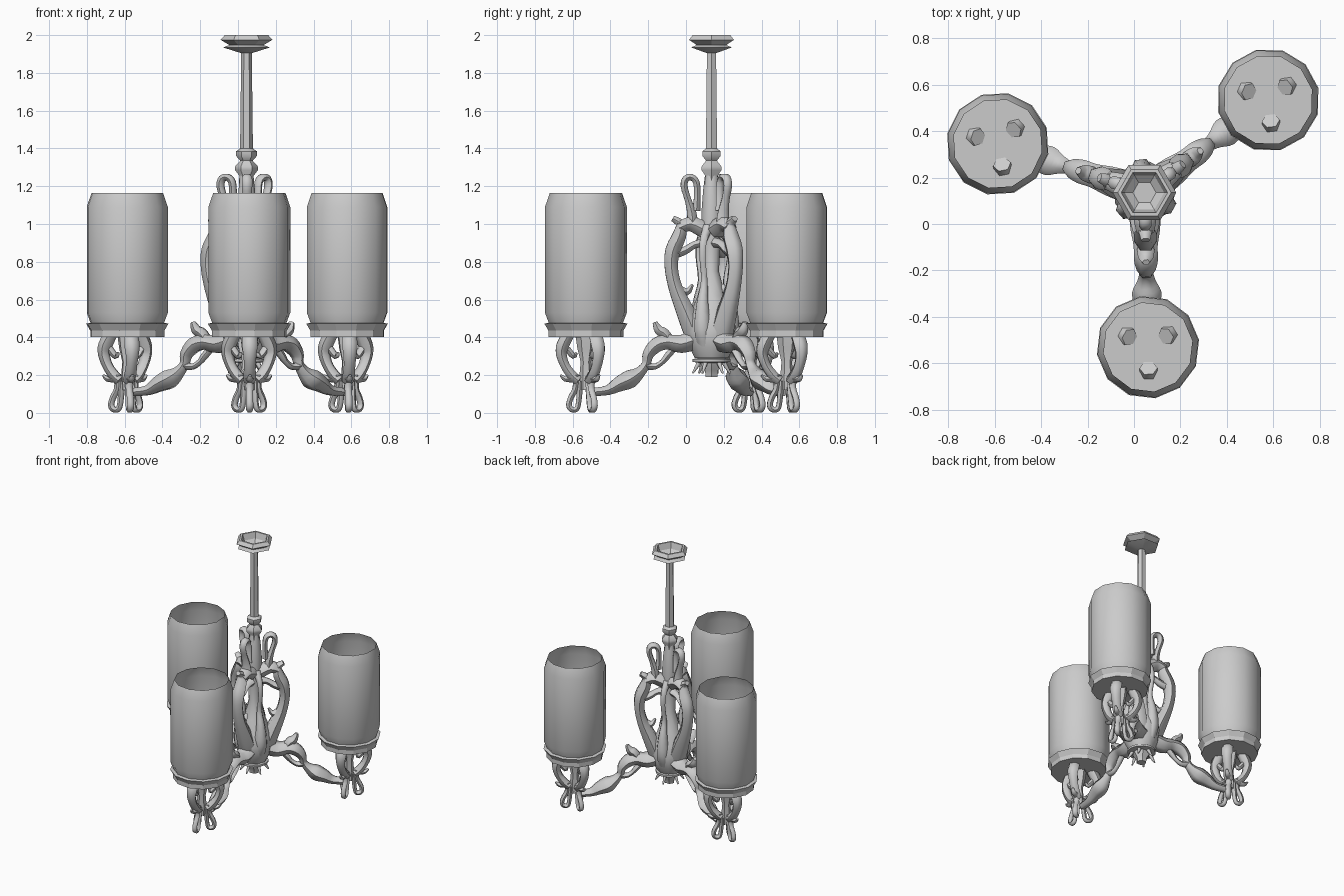
import bpy, bmesh, math
from mathutils import Matrix, Vector

cube = bpy.data.objects.get("Cube")
if cube:
    bpy.data.objects.remove(cube)

grey = bpy.data.materials.new("light_grey")
grey.use_nodes = True
GREY = (0.6, 0.6, 0.6, 1)
grey.diffuse_color = GREY
grey.node_tree.nodes["Principled BSDF"].inputs["Base Color"].default_value = GREY

CENTRE = Matrix.Translation((0.045, 0.135, 0))
ARMS = {"front": -88.7, "left": 36.8, "right": 161.6}
REACH = 0.665


def place(name, mesh, matrix):
    ob = bpy.data.objects.new(name, mesh)
    bpy.context.collection.objects.link(ob)
    ob.matrix_world = matrix
    return ob


def finish(bm, name, angle=40):
    bmesh.ops.recalc_face_normals(bm, faces=bm.faces)
    mesh = bpy.data.meshes.new(name)
    bm.to_mesh(mesh)
    bm.free()
    mesh.materials.append(grey)
    ob = place(name, mesh, Matrix())
    bpy.ops.object.select_all(action="DESELECT")
    ob.select_set(True)
    bpy.context.view_layer.objects.active = ob
    bpy.ops.object.shade_smooth_by_angle(angle=math.radians(angle))
    mesh = ob.data
    bpy.data.objects.remove(ob)
    return mesh


def bridge(bm, rings):
    n = len(rings[0])
    for a, b in zip(rings, rings[1:]):
        for i in range(n):
            bm.faces.new((a[i], a[(i + 1) % n], b[(i + 1) % n], b[i]))


def lathe(name, profile, sides, phase=0.0, caps=(True, True), angle=40):
    """Revolve (radius, z) points around z."""
    bm = bmesh.new()
    rings = []
    for r, z in profile:
        turn = [phase + math.tau * i / sides for i in range(sides)]
        rings.append([bm.verts.new((r * math.cos(t), r * math.sin(t), z)) for t in turn])
    bridge(bm, rings)
    for use, ring in zip(caps, (rings[0], rings[-1])):
        if use:
            bm.faces.new(ring)
    return finish(bm, name, angle)


def smooth_path(pts, steps=3):
    """Catmull-Rom through (radial, z, thickness) points."""
    pts = [Vector(p) for p in pts]
    pts = [2 * pts[0] - pts[1]] + pts + [2 * pts[-1] - pts[-2]]
    out = []
    for a, b, c, d in zip(pts, pts[1:], pts[2:], pts[3:]):
        for k in range(steps):
            t = k / steps
            out.append(0.5 * (2 * b + (c - a) * t + (2 * a - 5 * b + 4 * c - d) * t ** 2
                              + (3 * b - a - 3 * c + d) * t ** 3))
    return out + [pts[-2]]


def sweep(name, paths, width=1.0, sides=6):
    """Tapered tubes along paths lying in the local xz plane."""
    bm = bmesh.new()
    for raw in paths:
        path = smooth_path(raw)
        rings = []
        for i, p in enumerate(path):
            d = path[min(i + 1, len(path) - 1)] - path[max(i - 1, 0)]
            across = Vector((-d.y, 0, d.x)).normalized()
            ring = []
            for k in range(sides):
                t = math.tau * (k + 0.5) / sides
                off = across * math.cos(t) * p.z + Vector((0, math.sin(t) * p.z * width, 0))
                ring.append(bm.verts.new(Vector((p.x, 0, p.y)) + off))
            rings.append(ring)
        bridge(bm, rings)
        bm.faces.new(rings[0])
        bm.faces.new(rings[-1])
    return finish(bm, name, 60)


# Ceiling canopy, rod with knuckles, central column and bottom finial
place("ceiling_canopy", lathe("ceiling_canopy", [
    (0.05, 1.93), (0.085, 1.955), (0.1, 2.0), (0.115, 2.0), (0.137, 1.975),
    (0.09, 1.947), (0.125, 1.935), (0.03, 1.905)], 6, angle=25), CENTRE)
place("hanging_rod", lathe("hanging_rod", [
    (0.028, 1.91), (0.034, 1.4), (0.055, 1.385), (0.055, 1.36), (0.033, 1.335),
    (0.06, 1.305), (0.06, 1.285), (0.038, 1.255), (0.04, 1.2)], 6), CENTRE)
place("central_column", lathe("central_column", [
    (0.035, 1.26), (0.045, 1.18), (0.055, 1.05), (0.048, 0.9), (0.04, 0.75), (0.075, 0.62),
    (0.115, 0.52), (0.135, 0.43), (0.12, 0.35), (0.09, 0.29)], 9, angle=60), CENTRE)
place("bottom_ring", lathe("bottom_ring", [
    (0.07, 0.29), (0.1, 0.285), (0.1, 0.27), (0.07, 0.265)], 12), CENTRE)
place("bottom_finial", lathe("bottom_finial", [
    (0.065, 0.28), (0.06, 0.25), (0.04, 0.225), (0.035, 0.19)], 6), CENTRE)

# Scrolls of the central body, one set for each arm
body_scroll = sweep("body_scroll", [
    [(0.205, 1.03, 0.018), (0.165, 1.0, 0.028), (0.17, 0.94, 0.042), (0.205, 0.86, 0.045),
     (0.213, 0.77, 0.04), (0.19, 0.66, 0.042), (0.14, 0.54, 0.055), (0.1, 0.44, 0.06),
     (0.08, 0.36, 0.05)],
    [(0.17, 0.98, 0.035), (0.11, 1.0, 0.045), (0.04, 0.97, 0.05)],
    [(0.2, 0.84, 0.03), (0.14, 0.86, 0.025), (0.09, 0.89, 0.022), (0.04, 0.9, 0.03)],
    [(0.19, 0.66, 0.03), (0.13, 0.64, 0.022), (0.1, 0.68, 0.008)]], 1.1)
top_loop = sweep("top_loop", [
    [(0.1, 0.99, 0.035), (0.105, 1.06, 0.028), (0.125, 1.13, 0.02), (0.145, 1.2, 0.021),
     (0.135, 1.24, 0.021), (0.105, 1.247, 0.02), (0.08, 1.22, 0.02), (0.075, 1.15, 0.02),
     (0.08, 1.07, 0.025)]], 1.3)
# Side ribs that fill the body between the scrolls
body_rib = sweep("body_rib", [
    [(0.04, 0.98, 0.03), (0.09, 0.91, 0.022), (0.1, 0.82, 0.018), (0.08, 0.7, 0.02),
     (0.1, 0.58, 0.035), (0.1, 0.45, 0.05), (0.08, 0.36, 0.04)]])
under_curl = sweep("under_curl", [
    [(0.06, 0.28, 0.015), (0.075, 0.25, 0.012), (0.1, 0.21, 0.005)]])

# Branch arm with leaf tip and lower curl
branch = sweep("branch", [
    [(0.08, 0.39, 0.06), (0.16, 0.365, 0.055), (0.23, 0.375, 0.045), (0.29, 0.36, 0.045),
     (0.335, 0.31, 0.035), (0.345, 0.26, 0.026), (0.38, 0.215, 0.035), (0.43, 0.18, 0.055),
     (0.49, 0.152, 0.046), (0.55, 0.12, 0.03), (0.63, 0.11, 0.025)],
    [(0.22, 0.38, 0.03), (0.25, 0.42, 0.032), (0.28, 0.44, 0.028), (0.3, 0.48, 0.014)],
    [(0.345, 0.25, 0.025), (0.3, 0.245, 0.018), (0.26, 0.27, 0.016), (0.235, 0.3, 0.02),
     (0.2, 0.34, 0.02)]], 1.15)

# Openwork cup under each lamp: outer rib, thorn and bottom loop
cup_rib = sweep("cup_rib", [
    [(0.09, 0.42, 0.035), (0.122, 0.36, 0.038), (0.13, 0.31, 0.032), (0.11, 0.25, 0.028),
     (0.075, 0.2, 0.03), (0.04, 0.17, 0.03)],
    [(0.07, 0.18, 0.022), (0.11, 0.18, 0.016), (0.135, 0.2, 0.007)],
    [(0.1, 0.34, 0.02), (0.065, 0.3, 0.017), (0.05, 0.32, 0.007)],
    [(0.05, 0.2, 0.025), (0.055, 0.13, 0.018), (0.08, 0.08, 0.017), (0.09, 0.04, 0.017),
     (0.075, 0.018, 0.017), (0.05, 0.02, 0.016), (0.038, 0.06, 0.016), (0.03, 0.17, 0.02)]], 1.1)
cup_stem = lathe("cup_stem", [
    (0.055, 0.41), (0.045, 0.34), (0.028, 0.27), (0.035, 0.19), (0.03, 0.12)], 6)

# Holder and glass shade, open at the top
holder = lathe("holder", [
    (0.2, 0.403), (0.2, 0.435), (0.222, 0.472), (0.195, 0.478)], 12, 0.12, (True, False), 25)
shade = lathe("shade", [
    (0.195, 0.46), (0.2, 0.48), (0.219, 0.53), (0.219, 1.09), (0.193, 1.165)],
    12, 0.12, (False, False))
socket = lathe("socket", [(0.06, 0.4), (0.06, 0.409)], 6)

for side, degrees in ARMS.items():
    arm = CENTRE @ Matrix.Rotation(math.radians(degrees), 4, "Z")
    lamp = arm @ Matrix.Translation((REACH, 0, 0))
    for mesh in (body_scroll, top_loop, branch):
        place(f"{mesh.name}_{side}", mesh, arm)
    for mesh in (holder, shade, socket, cup_stem):
        place(f"{mesh.name}_{side}", mesh, lamp)
    for i in range(3):
        spin = Matrix.Rotation(math.tau * i / 3, 4, "Z")
        place(f"cup_rib_{side}_{i + 1}", cup_rib, lamp @ spin)
    half_turn = arm @ Matrix.Rotation(math.pi / 3, 4, "Z")
    place(f"body_rib_{side}", body_rib, half_turn)
    place(f"under_curl_{side}", under_curl, half_turn)
    place(f"under_curl_outer_{side}", under_curl, arm)
